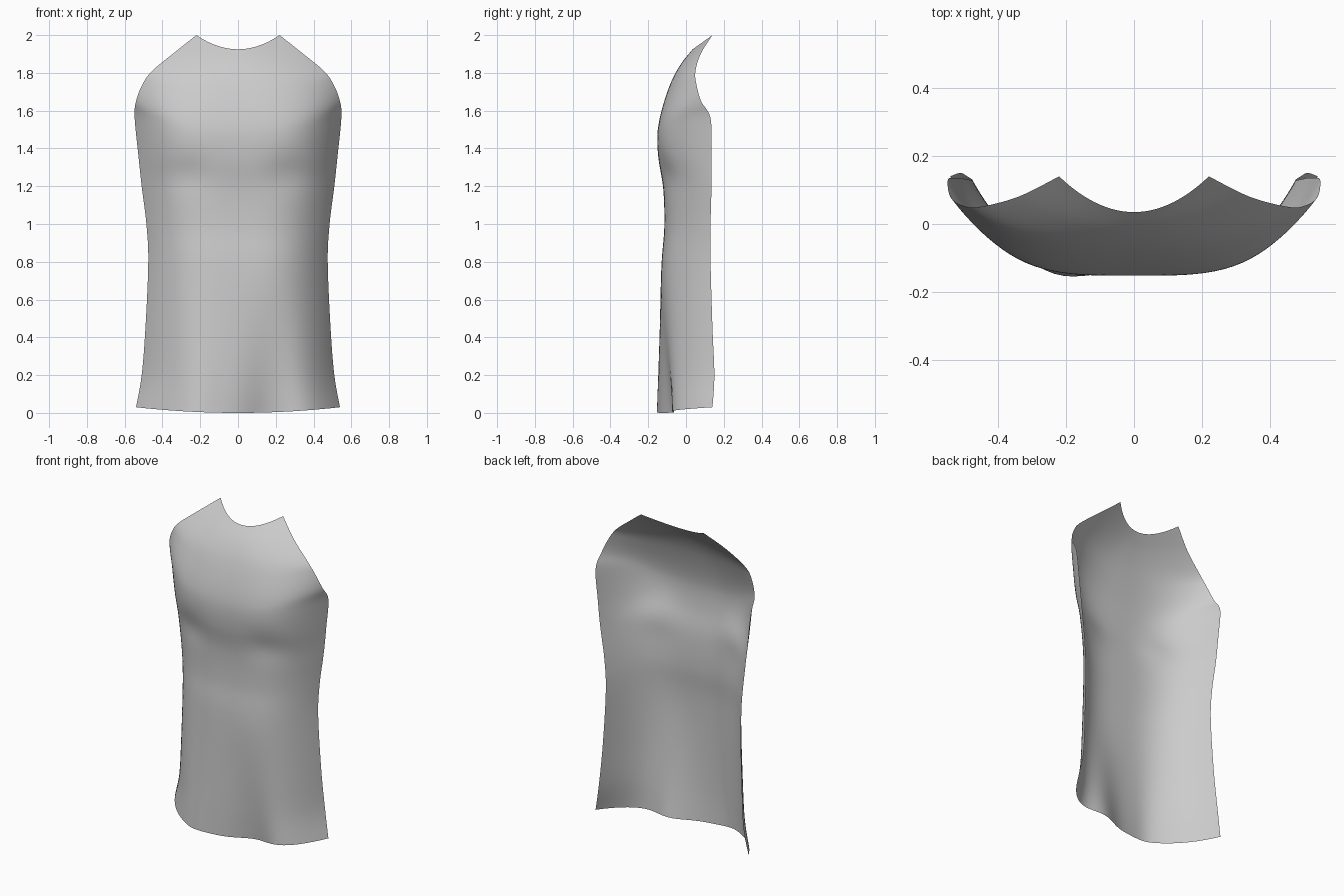
import bpy
import math

cube = bpy.data.objects.get("Cube")
if cube:
    bpy.data.objects.remove(cube, do_unlink=True)

# Cross-sections from hem to neckline:
# side half width, side y, side z, middle y, middle z, roundness
SECTIONS = [
    (.54, .14, .03, -.145, .0, 3.3),
    (.51, .15, .2, -.145, .18, 3.3),
    (.49, .14, .45, -.14, .43, 3.3),
    (.475, .13, .8, -.13, .78, 3.3),
    (.485, .13, 1.0, -.115, .98, 3.3),
    (.51, .135, 1.2, -.12, 1.18, 3.4),
    (.528, .135, 1.37, -.145, 1.34, 3.7),
    (.547, .13, 1.56, -.152, 1.45, 3.7),
    (.54, .08, 1.65, -.143, 1.54, 3.3),
    (.505, .055, 1.74, -.115, 1.65, 2.9),
    (.455, .05, 1.81, -.075, 1.76, 2.6),
    (.34, .08, 1.905, -.025, 1.85, 2.2),
    (.22, .14, 2.0, .035, 1.925, 2.0),
]
STEPS = 6
COLUMNS = 56


def spline(a, b, c, d, t):
    """Smooth curve from b to c."""
    return b + .5 * t * (c - a + t * (2*a - 5*b + 4*c - d + t * (3*(b - c) + d - a)))


def section_at(v):
    i = min(int(v), len(SECTIONS) - 2)
    last = len(SECTIONS) - 1
    keys = [SECTIONS[max(0, min(last, i + k))] for k in (-1, 0, 1, 2)]
    return [spline(*values, v - i) for values in zip(*keys)]


def bump(value, centre, width):
    return math.exp(-((value - centre) / width) ** 2)


def cloth_point(u, v):
    width, side_y, side_z, mid_y, mid_z, power = section_at(v)
    x = width * u
    y = mid_y + (side_y - mid_y) * abs(u) ** power
    z = mid_z + (side_z - mid_z) * u * u
    # soft folds that fade upwards from the hem
    fade = max(0, 1 - z / .75) ** 1.5
    y += fade * (.075 * bump(x, .17, .14) - .02 * bump(x, -.22, .1))
    # hollows below the chest, towards the sides
    y += .015 * bump(z, 1.27, .1) * bump(abs(x), .27, .12)
    return x, y, z


# Front panel of the sleeveless top, one open sheet
rows = (len(SECTIONS) - 1) * STEPS
points = []
for r in range(rows + 1):
    for c in range(COLUMNS + 1):
        u = math.sin(math.pi / 2 * (2 * c / COLUMNS - 1))
        points.append(cloth_point(u, r / STEPS))

stride = COLUMNS + 1
faces = [(r * stride + c, r * stride + c + 1, (r + 1) * stride + c + 1, (r + 1) * stride + c)
         for r in range(rows) for c in range(COLUMNS)]

mesh = bpy.data.meshes.new("shirt_front_panel")
mesh.from_pydata(points, [], faces)
for face in mesh.polygons:
    face.use_smooth = True
panel = bpy.data.objects.new("shirt_front_panel", mesh)
bpy.context.collection.objects.link(panel)

# Plain grey cloth
cloth = bpy.data.materials.new("grey_cloth")
cloth.use_nodes = True
colour = (.6, .6, .6, 1)
cloth.diffuse_color = colour
cloth.node_tree.nodes["Principled BSDF"].inputs["Base Color"].default_value = colour
mesh.materials.append(cloth)
